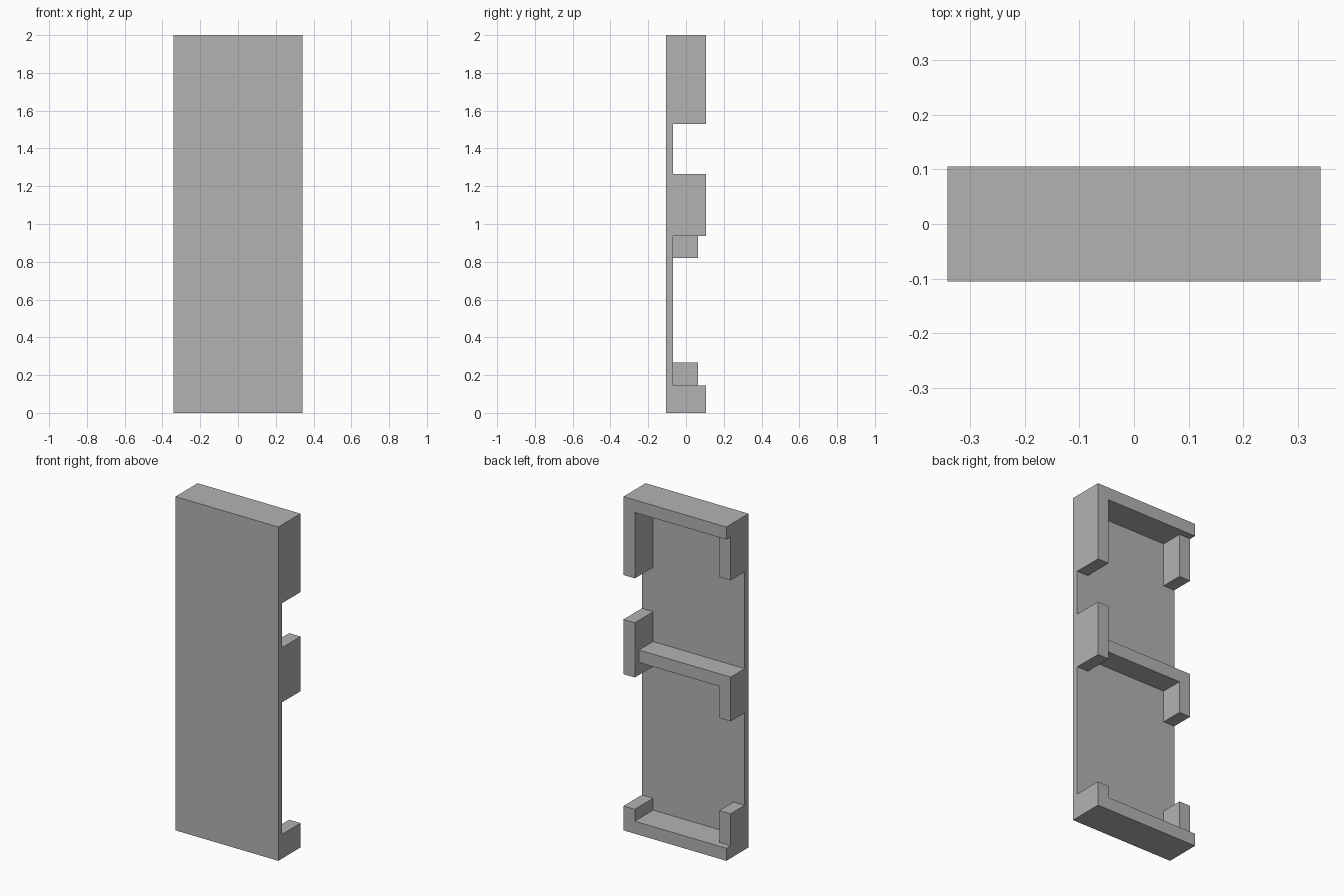
import bpy
import bmesh

cube = bpy.data.objects.get("Cube")
if cube:
    bpy.data.objects.remove(cube, do_unlink=True)

# Overall size and shared thicknesses
W, H = 0.341, 2.0                    # half width, height
FRONT, PANEL, SHORT, BACK = -0.105, -0.069, 0.064, 0.105
T = 0.075                            # rail and post thickness
INNER = W - T

grey = bpy.data.materials.new("grey")
grey.use_nodes = True
colour = (0.45, 0.45, 0.45, 1)
grey.diffuse_color = colour
grey.node_tree.nodes["Principled BSDF"].inputs["Base Color"].default_value = colour


def extrude_profile(name, outline, y0, y1):
    """Extrude an (x, z) outline from y0 back to y1."""
    bm = bmesh.new()
    face = bm.faces.new([bm.verts.new((x, y0, z)) for x, z in outline])
    moved = bmesh.ops.extrude_face_region(bm, geom=[face])["geom"]
    verts = [v for v in moved if isinstance(v, bmesh.types.BMVert)]
    bmesh.ops.translate(bm, verts=verts, vec=(0, y1 - y0, 0))
    bmesh.ops.recalc_face_normals(bm, faces=bm.faces)
    mesh = bpy.data.meshes.new(name)
    bm.to_mesh(mesh)
    bm.free()
    mesh.materials.append(grey)
    obj = bpy.data.objects.new(name, mesh)
    bpy.context.collection.objects.link(obj)
    return obj


def box(name, x0, x1, z0, z1, y0, y1):
    return extrude_profile(name, [(x0, z0), (x1, z0), (x1, z1), (x0, z1)], y0, y1)


# Flat front
box("front_panel", -W, W, 0, H, FRONT, PANEL)

# Top rail with its deep left post, and the shorter right post below it
extrude_profile("top_rail_and_left_post", [
    (-W, H), (-W, H - T), (INNER, H - T), (INNER, 1.53), (W, 1.53), (W, H)],
    PANEL, BACK)
box("top_right_post", -W, -INNER, 1.665, H - T, PANEL, SHORT)

# Middle shelf with its right post, butting against the deep left block
extrude_profile("middle_shelf_and_right_post", [
    (-W, 0.82), (-INNER, 0.82), (-INNER, 1.085 - T), (INNER, 1.085 - T),
    (INNER, 1.085), (-W, 1.085)],
    PANEL, SHORT)
box("middle_left_block", INNER, W, 0.936, 1.264, PANEL, BACK)

# Bottom rail with its low left post, and the shallower right post
extrude_profile("bottom_rail_and_left_post", [
    (-W, 0), (W, 0), (W, 0.146), (INNER, 0.146), (INNER, T), (-W, T)],
    PANEL, BACK)
box("bottom_right_post", -W, -INNER, T, 0.266, PANEL, SHORT)
